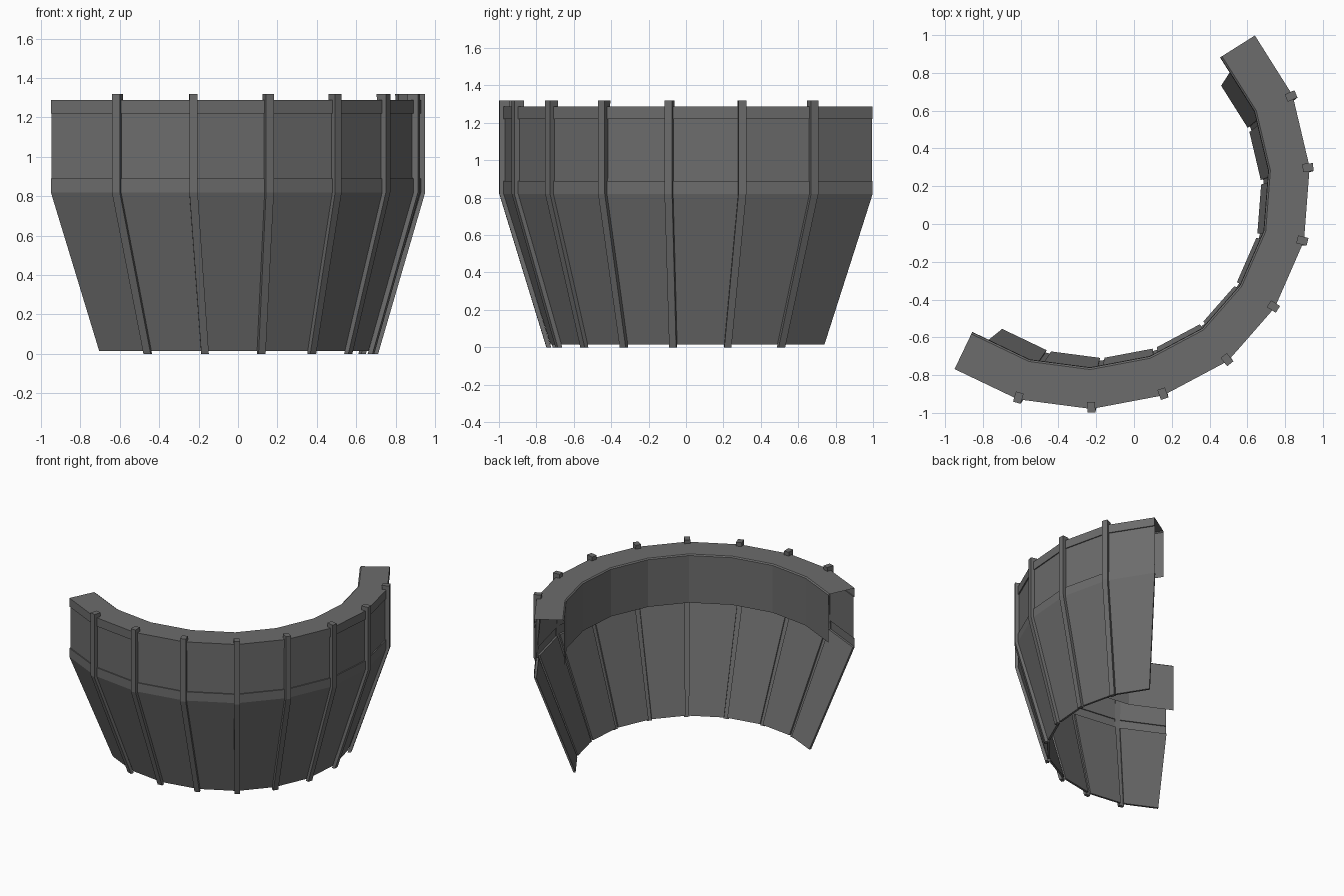
import bpy, bmesh
from mathutils import Vector

cube = bpy.data.objects.get("Cube")
if cube:
    bpy.data.objects.remove(cube)

# Outer plan corners of the curved wall, from one open end to the other
CORNERS = [Vector(p) for p in (
    (-0.95, -0.768), (-0.615, -0.928), (-0.226, -0.979), (0.156, -0.907),
    (0.498, -0.725), (0.746, -0.442), (0.9, -0.09), (0.93, 0.3),
    (0.84, 0.681), (0.64, 0.998))]
SIDES = len(CORNERS) - 1
TAPER = 0.742                      # plan scale at the foot
Z_FOOT, Z_BEND, Z_RIM = 0.015, 0.82, 1.288

# Outward normal of each side, and mitre direction at each corner
edges = [(b - a).normalized() for a, b in zip(CORNERS, CORNERS[1:])]
normals = [Vector((e.y, -e.x)) for e in edges]
mitres = [normals[0]]
for m, n in zip(normals, normals[1:]):
    mitres.append((m + n) / (1 + m.dot(n)))
mitres.append(normals[-1])

grey = bpy.data.materials.new("dark_grey")
grey.use_nodes = True
colour = (0.15, 0.15, 0.15, 1)
grey.diffuse_color = colour
grey.node_tree.nodes["Principled BSDF"].inputs["Base Color"].default_value = colour


def at_height(p, z):
    return Vector((p.x, p.y, z))


def finish(name, bm):
    bmesh.ops.recalc_face_normals(bm, faces=bm.faces)
    mesh = bpy.data.meshes.new(name)
    bm.to_mesh(mesh)
    bm.free()
    mesh.materials.append(grey)
    obj = bpy.data.objects.new(name, mesh)
    bpy.context.collection.objects.link(obj)


def loft(bm, sections, closed=False):
    """Bridge equal-length rows of points with quads."""
    rows = [[bm.verts.new(p) for p in row] for row in sections]
    for a, b in zip(rows, rows[1:]):
        n = len(a)
        for j in range(n if closed else n - 1):
            k = (j + 1) % n
            bm.faces.new((a[j], a[k], b[k], b[j]))
    if closed:
        bm.faces.new(rows[0])
        bm.faces.new(rows[-1])


# Hollow upper parapet: inner wall, flat top, outer wall with two raised bands
profile = [(0.218, 0.905), (0.216, 1.28), (0.206, Z_RIM), (0, Z_RIM), (0, 1.22),
           (0.008, 1.22), (0.008, 0.89), (0, 0.89), (0, Z_BEND)]
bm = bmesh.new()
loft(bm, [[at_height(c - m * inset, z) for c, m in zip(CORNERS, mitres)]
          for inset, z in profile])
finish("parapet", bm)

# Sloping lower panels, separated by slots behind the ribs
bm = bmesh.new()
for i in range(SIDES):
    gap = edges[i] * 0.02
    a = CORNERS[i] if i == 0 else CORNERS[i] + gap
    b = CORNERS[i + 1] if i == SIDES - 1 else CORNERS[i + 1] - gap
    inward = normals[i] * -0.016
    sections = []
    for scale, z in ((TAPER, Z_FOOT), (1, Z_BEND)):
        p, q = a * scale, b * scale
        sections.append([at_height(v, z) for v in (p, q, q + inward, p + inward)])
    loft(bm, sections, closed=True)
finish("lower_panels", bm)

# Bent ribs on every inner corner: scale, height, inner and outer reach, half width
levels = [(TAPER, 0, -0.005, 0.02, 0.019), (1, Z_BEND, -0.006, 0.019, 0.021),
          (1, 1.32, -0.037, 0.019, 0.021)]
for i in range(1, SIDES):
    out = mitres[i].normalized()
    side = Vector((-out.y, out.x))
    sections = []
    for scale, z, near, far, half in levels:
        c = CORNERS[i] * scale
        sections.append([at_height(c + out * r + side * s, z) for r, s in
                         ((near, -half), (far, -half), (far, half), (near, half))])
    bm = bmesh.new()
    loft(bm, sections, closed=True)
    finish(f"rib_{i}", bm)
